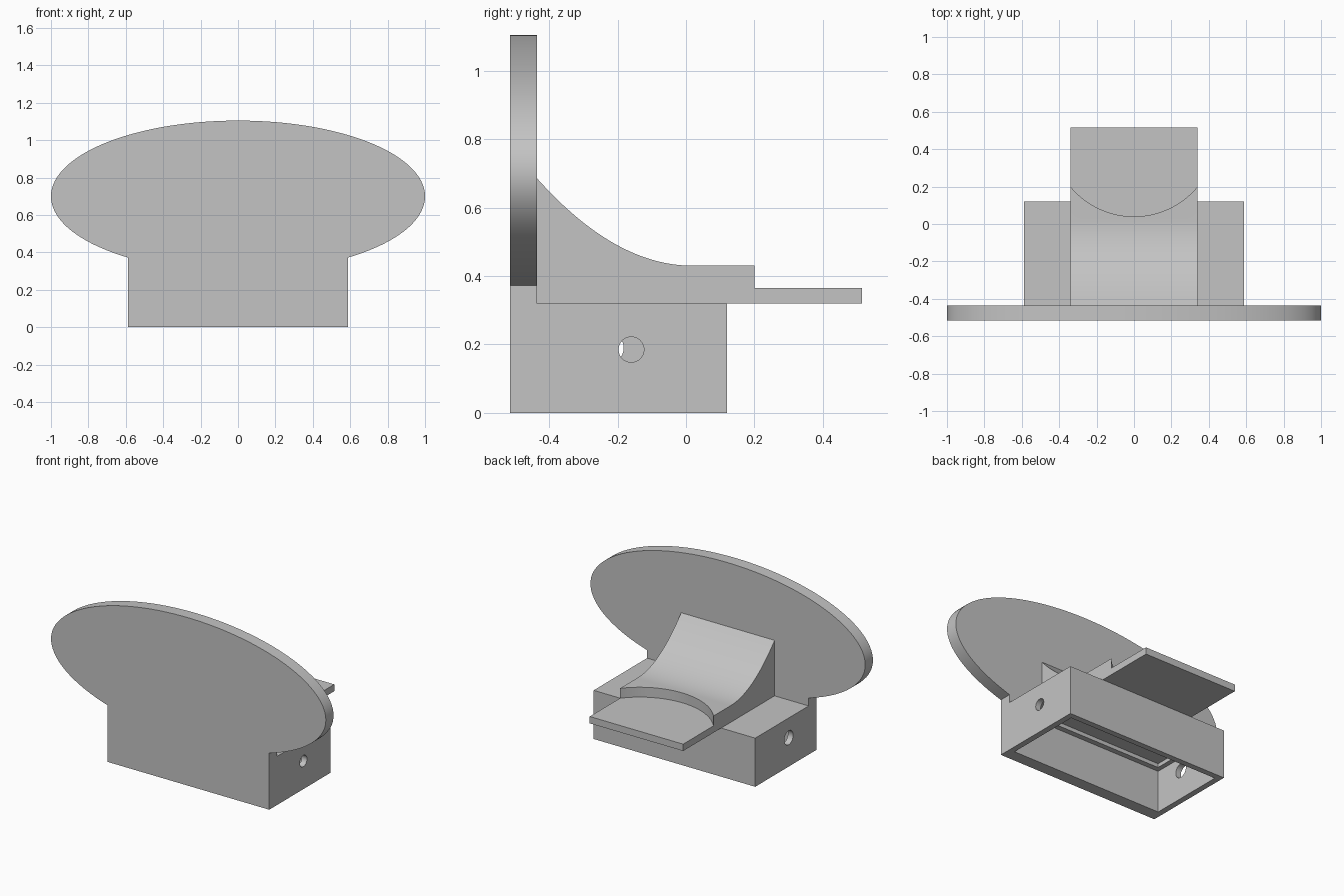
import bpy, bmesh, math
from mathutils import Vector, Matrix

cube = bpy.data.objects.get("Cube")
if cube:
    bpy.data.objects.remove(cube, do_unlink=True)

# Single flat grey
grey = bpy.data.materials.new("light_grey")
grey.use_nodes = True
grey.diffuse_color = (0.55, 0.55, 0.55, 1)
grey.node_tree.nodes["Principled BSDF"].inputs["Base Color"].default_value = grey.diffuse_color


def make(name, bm):
    bmesh.ops.recalc_face_normals(bm, faces=bm.faces)
    mesh = bpy.data.meshes.new(name)
    bm.to_mesh(mesh)
    bm.free()
    mesh.materials.append(grey)
    obj = bpy.data.objects.new(name, mesh)
    bpy.context.collection.objects.link(obj)
    return obj


def prism(name, points, offset):
    """Extrude a closed outline of 3D points along offset."""
    bm = bmesh.new()
    face = bm.faces.new([bm.verts.new(p) for p in points])
    grown = bmesh.ops.extrude_face_region(bm, geom=[face])["geom"]
    verts = [v for v in grown if isinstance(v, bmesh.types.BMVert)]
    bmesh.ops.translate(bm, verts=verts, vec=Vector(offset))
    return make(name, bm)


def box(name, x, y, z):
    """Box from (low, high) ranges on each axis."""
    outline = [(x[0], y[0], z[0]), (x[1], y[0], z[0]), (x[1], y[1], z[0]), (x[0], y[1], z[0])]
    return prism(name, outline, (0, 0, z[1] - z[0]))


def cylinder(name, radius, depth, centre, along_x=False, sides=48):
    bm = bmesh.new()
    turn = Matrix.Rotation(math.pi / 2, 4, 'Y') if along_x else Matrix()
    bmesh.ops.create_cone(bm, cap_ends=True, segments=sides, radius1=radius, radius2=radius,
                          depth=depth, matrix=Matrix.Translation(centre) @ turn)
    return make(name, bm)


def cut(obj, cutter):
    """Subtract the cutter, then remove it."""
    cutter.hide_render = True
    mod = obj.modifiers.new("cut", 'BOOLEAN')
    mod.operation, mod.solver, mod.object = 'DIFFERENCE', 'EXACT', cutter
    deps = bpy.context.evaluated_depsgraph_get()
    deps.update()
    mesh = bpy.data.meshes.new_from_object(obj.evaluated_get(deps))
    obj.modifiers.clear()
    obj.data = mesh
    bpy.data.objects.remove(cutter, do_unlink=True)


FRONT, INNER, BACK = -0.515, -0.435, 0.12
HALF, TOP = 0.588, 0.32

# Oval face plate with a straight skirt down to the ground
start = -math.acos(HALF)
sweep = math.pi - 2 * start
outline = [(math.cos(start + sweep * i / 96), FRONT, 0.7 + 0.405 * math.sin(start + sweep * i / 96))
           for i in range(97)]
outline += [(-HALF, FRONT, 0), (HALF, FRONT, 0)]
face_plate = prism("face_plate", outline, (0, INNER - FRONT, 0))

# Hollow base, open underneath, with a shallow ceiling recess
base = box("base_box", (-HALF, HALF), (INNER, BACK), (0, TOP))
cut(base, box("cavity", (-0.55, 0.55), (INNER - 0.1, 0.082), (-0.1, 0.275)))
cut(base, box("recess", (-0.52, 0.52), (-0.40, 0.05), (0.2, 0.3)))

# A pin hole in each side wall
cut(base, cylinder("left_hole", 0.037, 0.2, (HALF, -0.16, 0.185), True))
cut(base, cylinder("right_hole", 0.046, 0.2, (-HALF, -0.228, 0.19), True))

# Curved ramp running out into a thin tongue
ramp_half, flat, end = 0.34, 0.02, 0.515
profile = [(-ramp_half, INNER, TOP), (-ramp_half, end, TOP), (-ramp_half, end, 0.43)]
for i in range(33):
    t = i / 32
    profile.append((-ramp_half, flat + (INNER - flat) * t, 0.43 + 0.255 * t * t))
ramp = prism("ramp_and_tongue", profile, (2 * ramp_half, 0, 0))
cut(ramp, cylinder("round_notch", 0.441, 0.435, (0, 0.481, 0.365 + 0.2175), sides=128))

# Smooth curves, sharp edges
bpy.ops.object.select_all(action='DESELECT')
for obj in (face_plate, base, ramp):
    obj.select_set(True)
bpy.context.view_layer.objects.active = base
bpy.ops.object.shade_smooth_by_angle(angle=math.radians(30))
